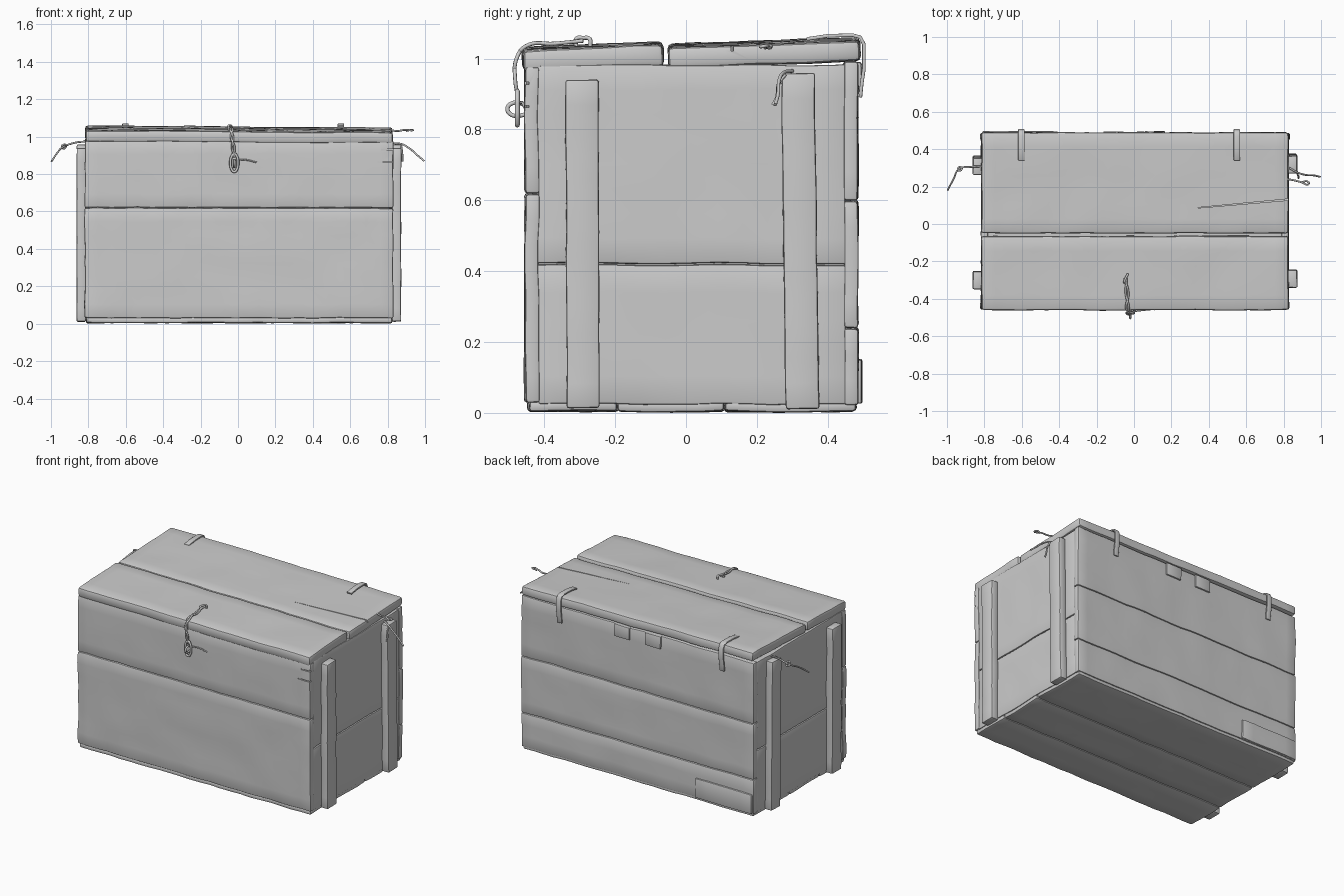
import bpy, bmesh, math
from mathutils import Vector, Euler, noise

if "Cube" in bpy.data.objects:
    bpy.data.objects.remove(bpy.data.objects["Cube"])


def add_object(name, mesh, smooth=True):
    ob = bpy.data.objects.new(name, mesh)
    bpy.context.collection.objects.link(ob)
    if smooth:
        bpy.ops.object.select_all(action='DESELECT')
        ob.select_set(True)
        bpy.context.view_layer.objects.active = ob
        bpy.ops.object.shade_smooth_by_angle(angle=math.radians(40))
    return ob


def plank(name, lo, hi, rot=(0, 0, 0), bevel=0.009, rough=0.005, step=0.07):
    """Worn board: bevelled box, cut into strips and nudged by noise."""
    lo, hi = Vector(lo), Vector(hi)
    mid, size = (lo + hi) / 2, hi - lo
    bm = bmesh.new()
    bmesh.ops.create_cube(bm, size=1)
    bmesh.ops.scale(bm, vec=size, verts=bm.verts)
    bmesh.ops.bevel(bm, geom=bm.edges[:], offset=bevel, segments=2,
                    profile=0.5, affect='EDGES')
    for axis in range(3):
        n = int(size[axis] / step)
        for i in range(1, n):
            co, no = Vector(), Vector()
            co[axis] = -size[axis] / 2 + size[axis] * i / n
            no[axis] = 1
            bmesh.ops.bisect_plane(bm, geom=bm.verts[:] + bm.edges[:] + bm.faces[:],
                                   plane_co=co, plane_no=no)
    turn = Euler(rot)
    for v in bm.verts:
        p = v.co + mid
        v.co += noise.noise_vector(p * 7) * rough
        v.co.rotate(turn)
    me = bpy.data.meshes.new(name)
    bm.to_mesh(me)
    bm.free()
    ob = add_object(name, me)
    ob.location = mid
    return ob


def wire(name, pts, r=0.006, cyclic=False):
    """Bent round wire along a smooth path."""
    cu = bpy.data.curves.new(name, 'CURVE')
    cu.dimensions = '3D'
    cu.bevel_depth, cu.bevel_resolution, cu.resolution_u = r, 2, 6
    cu.use_fill_caps = True
    sp = cu.splines.new('BEZIER')
    sp.bezier_points.add(len(pts) - 1)
    for b, p in zip(sp.bezier_points, pts):
        b.co = p
        b.handle_left_type = b.handle_right_type = 'AUTO'
    sp.use_cyclic_u = cyclic
    ob = bpy.data.objects.new(name, cu)
    bpy.context.collection.objects.link(ob)
    return ob


def strap(name, x, width, path, thick=0.01):
    """Flat metal strip following a (y, z) path."""
    bm = bmesh.new()
    rows = [[bm.verts.new((x + s * width / 2, y, z)) for s in (-1, 1)] for y, z in path]
    for a, b in zip(rows, rows[1:]):
        bm.faces.new((a[0], a[1], b[1], b[0]))
    me = bpy.data.meshes.new(name)
    bm.to_mesh(me)
    bm.free()
    ob = add_object(name, me)
    m = ob.modifiers.new('thickness', 'SOLIDIFY')
    m.thickness, m.offset = thick, 0
    m = ob.modifiers.new('edges', 'BEVEL')
    m.width, m.segments = 0.003, 2
    return ob


def crack(target, centre, size, rot=(0, 0, 0)):
    """Thin wedge cut out of a board."""
    bm = bmesh.new()
    bmesh.ops.create_cube(bm, size=1)
    for v in bm.verts:
        v.co = Vector(v.co) * Vector(size)
        if v.co.x < 0:
            v.co.y *= 0.3
    me = bpy.data.meshes.new('crack_cutter')
    bm.to_mesh(me)
    bm.free()
    cut = add_object('crack_cutter', me, False)
    cut.location, cut.rotation_euler = centre, rot
    cut.hide_render = True
    cut.display_type = 'WIRE'
    m = target.modifiers.new('crack', 'BOOLEAN')
    m.operation, m.object, m.solver = 'DIFFERENCE', cut, 'EXACT'
    bpy.context.view_layer.objects.active = target
    bpy.ops.object.modifier_apply(modifier=m.name)
    bpy.data.objects.remove(cut)


X0, X1, Y0, Y1 = -0.82, 0.83, -0.455, 0.485

# Solid core behind the board joints
plank('inner_core', (X0 + 0.02, Y0 + 0.02, 0.02), (X1 - 0.02, Y1 - 0.02, 0.968), rough=0)

# Floor boards
for i, (a, b) in enumerate([(Y0 + 0.008, -0.19), (-0.19, 0.11), (0.11, Y1 - 0.006)]):
    plank(f'floor_board_{i}', (X0 + 0.008, a + 0.001, 0.004), (X1 - 0.008, b - 0.001, 0.034),
          rough=0.006)

# Front and back boards
front = []
for i, (a, b) in enumerate([(0.03, 0.619), (0.621, 0.978)]):
    front.append(plank(f'front_board_{i}', (X0, Y0, a), (X1, Y0 + 0.04, b), bevel=0.008))
for i, (a, b) in enumerate([(0.022, 0.239), (0.241, 0.599), (0.601, 0.99)]):
    plank(f'back_board_{i}', (X0, Y1 - 0.04, a), (X1, Y1, b), bevel=0.008)
for x, z, w in [(0.81, 0.93, 0.09), (0.80, 0.865, 0.11)]:
    crack(front[1], (x, Y0, z), (w, 0.03, 0.006))

# End boards and their upright battens
for side, x, out in (('left', X0, -1), ('right', X1, 1)):
    for i, (a, b) in enumerate([(0.025, 0.418), (0.422, 0.982)]):
        xs = sorted((x - out * 0.003, x - out * 0.04))
        plank(f'{side}_end_board_{i}', (xs[0], Y0 + 0.036, a), (xs[1], Y1 - 0.036, b), bevel=0.006)
    for tag, y, top, lean in (('front', -0.292, 0.94, 0.004), ('rear', 0.322, 0.958, 0.013)):
        xs = sorted((x - out * 0.006, x + out * 0.042))
        yy = y - (0.008 if out < 0 else 0)
        plank(f'{side}_{tag}_batten', (xs[0], yy - 0.047, 0.012), (xs[1], yy + 0.047, top),
              rot=(lean, 0, 0), rough=0.003, bevel=0.007)

# Lid: two sloping boards with an open joint and a split
plank('lid_front_board', (X0 + 0.004, Y0 - 0.006, 0.976), (X1 - 0.004, -0.064, 1.036),
      rot=(0.038, 0.006, 0), bevel=0.013)
lid = plank('lid_rear_board', (X0 + 0.004, -0.05, 0.988), (X1 - 0.004, Y1 + 0.006, 1.046),
            rot=(0.037, 0.006, 0), bevel=0.013)
crack(lid, (0.60, 0.11, 1.04), (0.52, 0.008, 0.035), (0, 0.006, 0.09))

# Repair patch and centre tabs on the back
plank('back_patch', (X0 + 0.01, Y1 - 0.01, 0.025), (-0.41, Y1 + 0.010, 0.15), bevel=0.005)
for i, x in enumerate((0.11, -0.11)):
    plank(f'back_tab_{i}', (x - 0.055, Y1 - 0.01, 0.91), (x + 0.055, Y1 + 0.010, 0.99),
          bevel=0.004, rough=0.003)

# Strap hinges wrapped over the rear edge
for name, x in (('left_hinge', -0.602), ('right_hinge', 0.55)):
    strap(name, x, 0.034, [(0.34, 1.055), (0.40, 1.064), (0.47, 1.066), (0.492, 1.06),
                           (0.502, 1.04), (0.502, 0.97), (0.496, 0.93), (0.492, 0.89)])

# Front clasp: staple on the lid, twisted strand, hanging ring and peg
wire('lid_staple', [(-0.05, -0.31, 1.035), (-0.052, -0.31, 1.055), (-0.045, -0.29, 1.058),
                    (-0.035, -0.272, 1.055), (-0.035, -0.27, 1.035)])
for s in (-1, 1):
    wire('clasp_strand', [(-0.045 + s * 0.006, -0.29, 1.05), (-0.037 - s * 0.007, -0.37, 1.042),
                          (-0.035 + s * 0.007, -0.45, 1.036), (-0.032 - s * 0.006, -0.478, 1.0),
                          (-0.025 + s * 0.007, -0.482, 0.94), (-0.022 - s * 0.006, -0.474, 0.89)],
         r=0.0055)
wire('clasp_ring', [(-0.02 + 0.02 * math.sin(a), -0.476, 0.86 + 0.048 * math.cos(a))
                    for a in [k * math.pi / 4 for k in range(8)]], r=0.007, cyclic=True)
wire('clasp_staple', [(-0.02, -0.45, 0.87), (-0.02, -0.49, 0.874), (-0.02, -0.504, 0.858),
                      (-0.02, -0.49, 0.84), (-0.02, -0.45, 0.842)], r=0.006)
wire('clasp_peg', [(-0.02, -0.47, 0.872), (0.04, -0.462, 0.876), (0.10, -0.456, 0.862)], r=0.004)

# Loose wire ends on both sides
wire('left_wire', [(-0.80, 0.31, 0.975), (-0.87, 0.305, 0.968), (-0.935, 0.295, 0.945),
                   (-0.965, 0.24, 0.915), (-0.997, 0.18, 0.868)], r=0.005)
wire('left_wire_knot', [(-0.92, 0.30, 0.948), (-0.93, 0.285, 0.958), (-0.942, 0.295, 0.945),
                        (-0.93, 0.305, 0.936)], r=0.005, cyclic=True)
wire('right_wire', [(0.83, 0.30, 0.965), (0.875, 0.275, 0.96), (0.92, 0.262, 0.935),
                    (0.96, 0.26, 0.90), (0.996, 0.252, 0.87)], r=0.005)
wire('right_upper_wire', [(0.82, 0.24, 1.035), (0.85, 0.235, 1.03), (0.89, 0.225, 1.036),
                          (0.935, 0.215, 1.034), (0.925, 0.228, 1.036), (0.90, 0.224, 1.03)], r=0.005)
wire('right_batten_wire', [(0.872, 0.28, 0.955), (0.876, 0.262, 0.93), (0.88, 0.256, 0.89),
                           (0.88, 0.245, 0.868)], r=0.005)
